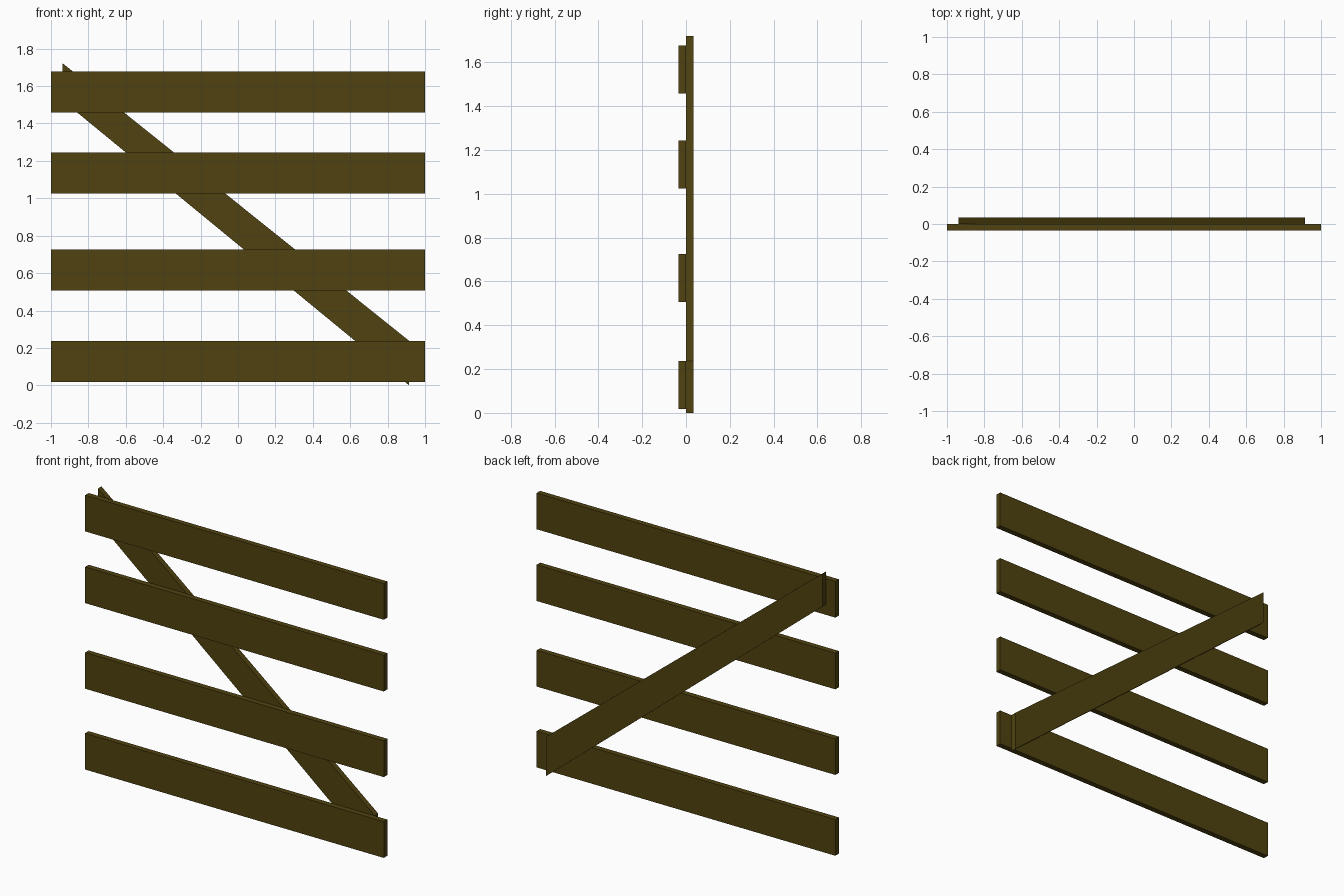
import bpy, bmesh

if "Cube" in bpy.data.objects:
    bpy.data.objects.remove(bpy.data.objects["Cube"])

wood = bpy.data.materials.new("dark_wood")
wood.diffuse_color = (0.08, 0.055, 0.005, 1)
wood.use_nodes = True
wood.node_tree.nodes["Principled BSDF"].inputs["Base Color"].default_value = wood.diffuse_color


def board(name, outline, y0, y1):
    """Extrude an (x, z) outline from y0 to y1."""
    bm = bmesh.new()
    face = bm.faces.new([bm.verts.new((x, y0, z)) for x, z in outline])
    ext = bmesh.ops.extrude_face_region(bm, geom=[face])
    verts = [v for v in ext["geom"] if isinstance(v, bmesh.types.BMVert)]
    bmesh.ops.translate(bm, verts=verts, vec=(0, y1 - y0, 0))
    bmesh.ops.recalc_face_normals(bm, faces=bm.faces)
    mesh = bpy.data.meshes.new(name)
    bm.to_mesh(mesh)
    bm.free()
    mesh.materials.append(wood)
    obj = bpy.data.objects.new(name, mesh)
    bpy.context.collection.objects.link(obj)
    return obj


T = 0.034  # board thickness
H = 0.219  # plank height

# Horizontal planks on the front
for i, z in enumerate((0.018, 0.507, 1.025, 1.459)):
    board(f"plank_{i + 1}", [(-1, z), (1, z), (1, z + H), (-1, z + H)], -T, 0)

# Diagonal brace on the back, with ends cut upright
board("diagonal_brace",
      [(-0.938, 1.523), (0.915, 0), (0.915, 0.238), (-0.938, 1.722)], 0, T)
